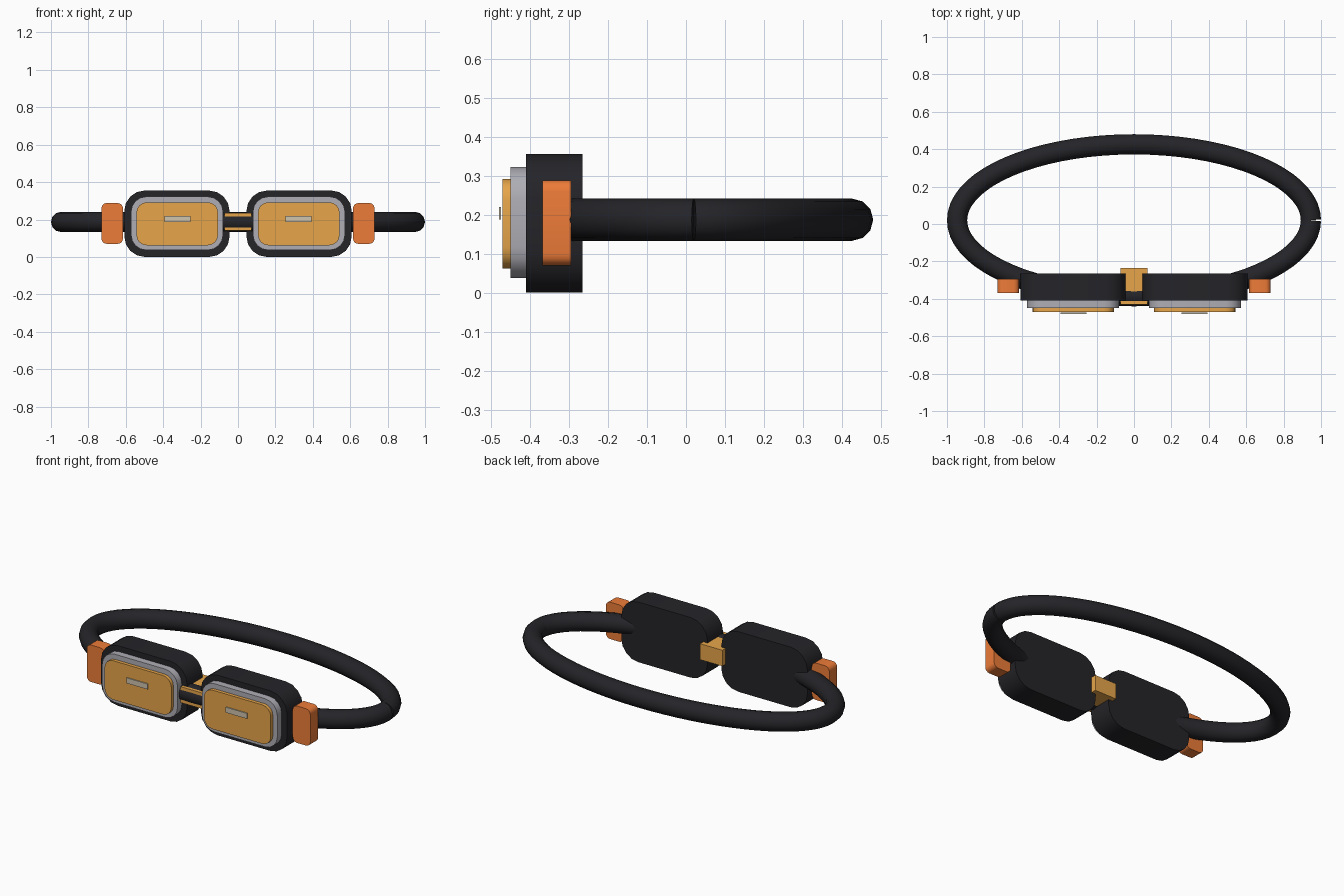
import bpy, bmesh
from math import sin, cos, pi, radians

if "Cube" in bpy.data.objects:
    bpy.data.objects.remove(bpy.data.objects["Cube"])


def material(name, rgb):
    m = bpy.data.materials.new(name)
    m.diffuse_color = (*rgb, 1)
    m.use_nodes = True
    m.node_tree.nodes["Principled BSDF"].inputs["Base Color"].default_value = m.diffuse_color
    return m


BLACK = material("black_rubber", (0.018, 0.018, 0.022))
GREY = material("grey_rim", (0.42, 0.42, 0.46))
AMBER = material("amber_lens", (0.80, 0.38, 0.07))
ORANGE = material("orange_clip", (0.85, 0.20, 0.04))
GLINT = material("pale_glint", (0.62, 0.55, 0.42))


def smooth(ob):
    bpy.ops.object.select_all(action='DESELECT')
    ob.select_set(True)
    bpy.context.view_layer.objects.active = ob
    bpy.ops.object.shade_smooth_by_angle(angle=radians(35))


def rounded_block(name, x, y, z, r, mat, seg=4):
    """Rounded rectangle in XZ, extruded along Y; x, y, z are (min, max)."""
    bm = bmesh.new()
    pts = []
    if r > 0:
        corners = [(x[1] - r, z[1] - r), (x[0] + r, z[1] - r),
                   (x[0] + r, z[0] + r), (x[1] - r, z[0] + r)]
        for i, (cx, cz) in enumerate(corners):
            for k in range(seg + 1):
                a = (i + k / seg) * pi / 2
                pts.append((cx + r * cos(a), cz + r * sin(a)))
    else:
        pts = [(x[1], z[1]), (x[0], z[1]), (x[0], z[0]), (x[1], z[0])]
    face = bm.faces.new([bm.verts.new((px, y[0], pz)) for px, pz in pts])
    out = bmesh.ops.extrude_face_region(bm, geom=[face])
    verts = [g for g in out["geom"] if isinstance(g, bmesh.types.BMVert)]
    bmesh.ops.translate(bm, verts=verts, vec=(0, y[1] - y[0], 0))
    bmesh.ops.recalc_face_normals(bm, faces=bm.faces)
    me = bpy.data.meshes.new(name)
    bm.to_mesh(me)
    bm.free()
    me.materials.append(mat)
    ob = bpy.data.objects.new(name, me)
    bpy.context.collection.objects.link(ob)
    smooth(ob)
    return ob


# Parts repeated on both sides: x range is for the right half
PARTS = [
    ("eye_cup", (0.045, 0.608), (-0.41, -0.265), (0.0, 0.355), 0.11, BLACK),
    ("lens_rim", (0.08, 0.572), (-0.45, -0.405), (0.037, 0.322), 0.08, GREY),
    ("lens", (0.107, 0.543), (-0.47, -0.445), (0.062, 0.292), 0.055, AMBER),
    ("lens_glint", (0.255, 0.394), (-0.48, -0.474), (0.188, 0.220), 0, GLINT),
    ("strap_clip", (0.615, 0.73), (-0.368, -0.295), (0.07, 0.288), 0.028, ORANGE),
]
for side, s in (("left", -1), ("right", 1)):
    for name, x, y, z, r, mat in PARTS:
        xs = tuple(sorted((s * x[0], s * x[1])))
        rounded_block(f"{name}_{side}", xs, y, z, r, mat)

# Nose bridge block between the cups
rounded_block("nose_bridge", (-0.073, 0.073), (-0.43, -0.235), (0.14, 0.234), 0, AMBER)

# Elliptical head strap: round tube along an ellipse, passing through the cups
N = 72
curve = bpy.data.curves.new("head_strap", 'CURVE')
curve.dimensions = '3D'
curve.bevel_depth = 0.054
curve.bevel_resolution = 4
curve.use_fill_caps = True
sp = curve.splines.new('POLY')
sp.points.add(N)
for i, p in enumerate(sp.points):
    a = 2 * pi * i / N
    p.co = (0.946 * cos(a), 0.02 + 0.406 * sin(a), 0.187, 1)
tmp = bpy.data.objects.new("strap_path", curve)
bpy.context.collection.objects.link(tmp)
bpy.context.view_layer.update()
me = bpy.data.meshes.new_from_object(tmp.evaluated_get(bpy.context.evaluated_depsgraph_get()))
bpy.data.objects.remove(tmp)
me.materials.clear()
me.materials.append(BLACK)
strap = bpy.data.objects.new("head_strap", me)
bpy.context.collection.objects.link(strap)
smooth(strap)
